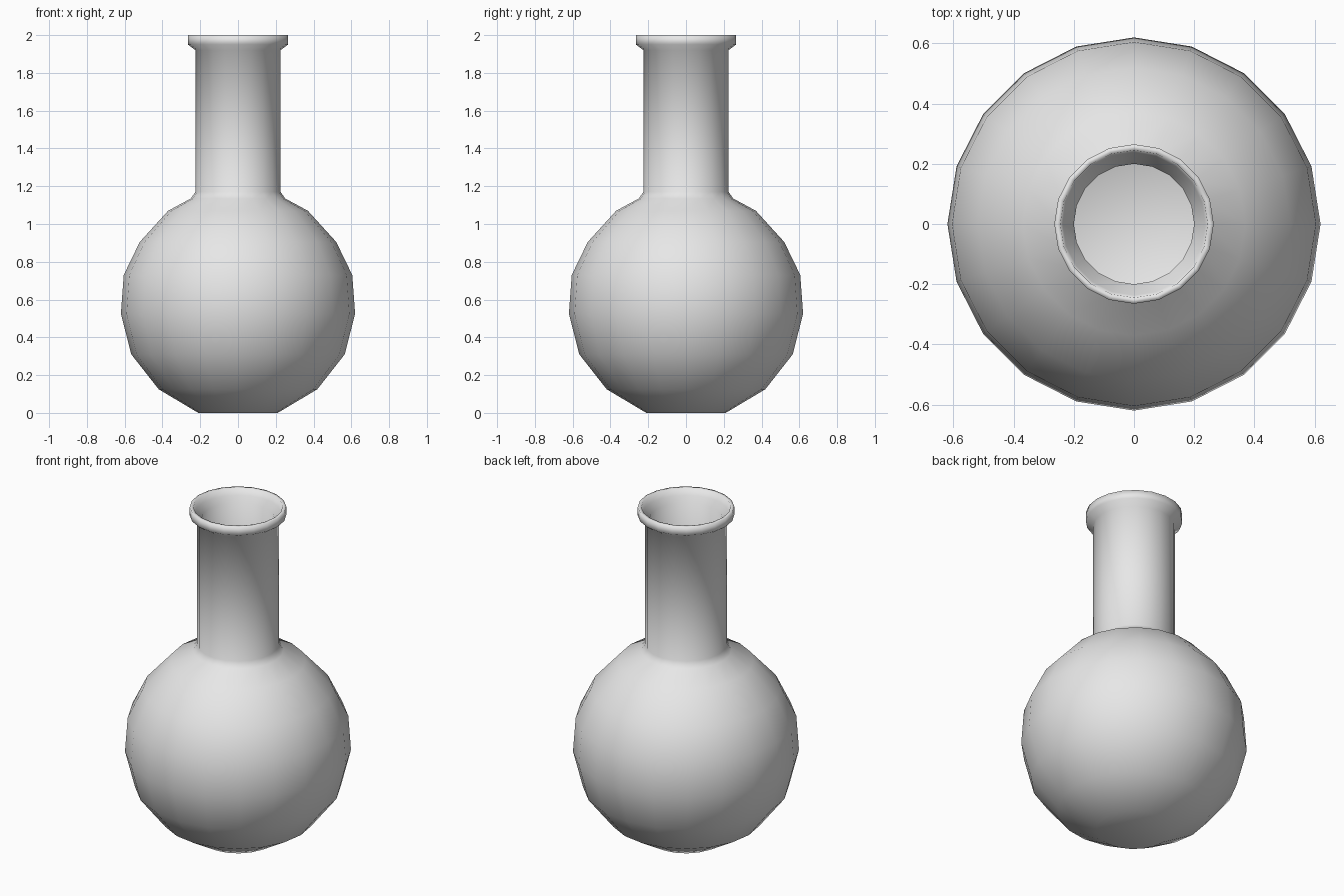
import bpy, bmesh, math

if "Cube" in bpy.data.objects:
    bpy.data.objects.remove(bpy.data.objects["Cube"])

SIDES = 20

glass = bpy.data.materials.new("light_grey")
glass.diffuse_color = (0.8, 0.8, 0.8, 1)
glass.use_nodes = True
glass.node_tree.nodes["Principled BSDF"].inputs["Base Color"].default_value = glass.diffuse_color

# Half cross-section (radius, height): outer wall from the base up to the lip
outer = [(0.21, 0), (0.42, 0.125), (0.565, 0.31), (0.62, 0.525), (0.605, 0.73),
         (0.52, 0.905), (0.37, 1.07), (0.25, 1.135), (0.225, 1.17), (0.225, 1.92),
         (0.265, 1.95), (0.265, 2.0)]
# Inner wall from the mouth down to the inside bottom
inner = [(0.245, 2.0), (0.237, 1.96), (0.2, 1.93), (0.2, 1.16), (0.23, 1.11),
         (0.35, 1.045), (0.5, 0.89), (0.58, 0.725), (0.595, 0.525), (0.54, 0.32),
         (0.405, 0.15), (0.2, 0.03)]


def lathe(name, profile, mat):
    """Revolve a profile around z and close both ends."""
    bm = bmesh.new()
    rings = []
    for r, z in profile:
        rings.append([bm.verts.new((r * math.cos(2 * math.pi * i / SIDES),
                                    r * math.sin(2 * math.pi * i / SIDES), z))
                      for i in range(SIDES)])
    for a, b in zip(rings, rings[1:]):
        for i in range(SIDES):
            j = (i + 1) % SIDES
            bm.faces.new((a[i], a[j], b[j], b[i]))
    bm.faces.new(rings[0][::-1])
    bm.faces.new(rings[-1])
    for f in bm.faces:
        f.smooth = True
    me = bpy.data.meshes.new(name)
    bm.to_mesh(me)
    bm.free()
    me.materials.append(mat)
    ob = bpy.data.objects.new(name, me)
    bpy.context.collection.objects.link(ob)
    return ob


# Round flask with straight neck, flared lip and hollow inside
lathe("flask", outer + inner, glass)
